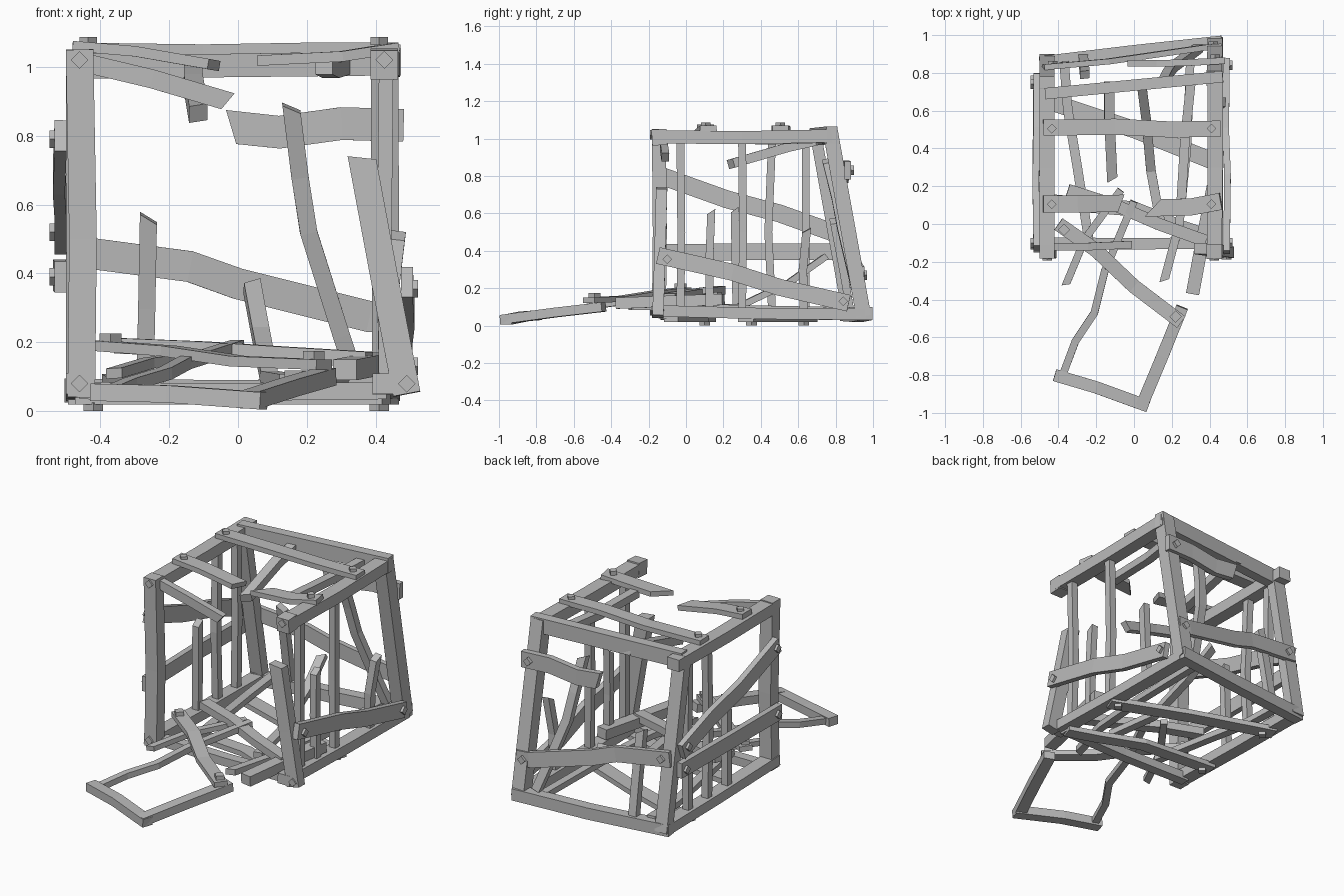
import bpy, bmesh
from mathutils import Vector

wood = bpy.data.materials.new("grey_wood")
wood.diffuse_color = (0.5, 0.5, 0.5, 1)
X, Y, Z = (1, 0, 0), (0, 1, 0), (0, 0, 1)


def beam(name, pts, normal, w, t, broken=0, start=0):
    """Rectangular timber along pts: w wide, t thick along normal; broken/start skew the ends."""
    pts = [Vector(p) for p in pts]
    bm = bmesh.new()
    rings = []
    for i, p in enumerate(pts):
        d = (pts[min(i + 1, len(pts) - 1)] - pts[max(i - 1, 0)]).normalized()
        s = d.cross(Vector(normal)).normalized()
        n = s.cross(d).normalized()
        skew = broken if i == len(pts) - 1 else (start if i == 0 else 0)
        rings.append([bm.verts.new(p + s * a * w / 2 + n * b * t / 2 + d * skew * a)
                      for a, b in ((-1, -1), (1, -1), (1, 1), (-1, 1))])
    for r, q in zip(rings, rings[1:]):
        for k in range(4):
            bm.faces.new((r[k], r[(k + 1) % 4], q[(k + 1) % 4], q[k]))
    bm.faces.new(rings[0])
    bm.faces.new(rings[-1])
    bmesh.ops.recalc_face_normals(bm, faces=bm.faces)
    me = bpy.data.meshes.new(name)
    bm.to_mesh(me)
    bm.free()
    me.materials.append(wood)
    ob = bpy.data.objects.new(name, me)
    bpy.context.collection.objects.link(ob)
    return ob


def peg(p, axis, size=0.036, h=0.024):
    """Diamond-headed peg centred on p, pointing along axis."""
    a, p = Vector(axis), Vector(p)
    side = Vector((1, 0, 1)) if abs(a.y) > 0.5 else Vector((0, 1, 1)) if abs(a.x) > 0.5 else Vector((1, 1, 0))
    n = a.cross(side)
    beam("peg", [p - a * h / 2, p + a * h / 2], n, size, size)


# Corner posts: the right front one has snapped
beam("front_left_post", [(-.455, -.145, .04), (-.45, -.14, .5), (-.46, -.145, 1.05)], Y, .08, .075)
beam("front_right_post", [(.49, -.15, .05), (.43, -.14, .36), (.36, -.13, .735)], Y, .08, .06, .012)
beam("front_right_stub", [(.425, -.145, 1.05), (.425, -.14, .965)], Y, .08, .08)
beam("back_left_post", [(-.46, .87, .04), (-.46, .69, 1.04)], Y, .08, .06)
beam("back_right_post", [(.43, .95, .05), (.425, .77, 1.05)], Y, .08, .08)

# Side rails, back rails and the front sill
beam("top_left_rail", [(-.46, -.18, 1.01), (-.46, .3, 1.005), (-.46, .78, 1.01)], Z, .08, .07)
beam("top_right_rail", [(.425, -.18, 1.01), (.43, .3, 1.005), (.43, .80, 1.015)], Z, .08, .07)
beam("bottom_left_rail", [(-.46, -.18, .08), (-.46, .4, .065), (-.46, .85, .06)], Z, .08, .06)
beam("bottom_right_rail", [(.43, -.18, .08), (.43, .4, .065), (.43, .96, .06)], Z, .08, .06)
beam("top_back_rail", [(-.47, .69, 1.01), (0, .735, 1.015), (.47, .78, 1.02)], Z, .06, .09)
beam("bottom_back_rail", [(-.5, .855, .06), (0, .915, .055), (.465, .965, .065)], Z, .065, .07)
beam("front_sill", [(-.46, -.1, .06), (0, -.105, .055), (.43, -.1, .06)], Z, .06, .05)
beam("broken_front_header", [(-.46, -.12, 1.015), (-.25, -.12, .965), (-.03, -.11, .90)], Y, .055, .04, .012)

# Roof slats
beam("roof_slat", [(-.48, .51, 1.055), (-.1, .515, 1.05), (.2, .5, 1.055), (.46, .505, 1.055)], Z, .085, .03)
beam("broken_roof_slat_left", [(-.48, .105, 1.06), (-.3, .105, 1.045), (-.07, .11, 1.005)], Z, .09, .03, -.018)
beam("broken_roof_slat_right", [(.46, .12, 1.055), (.3, .09, 1.03), (.1, .085, 1.02)], Z, .09, .03, -.045)

# Planks on the back
beam("back_low_plank", [(-.48, .83, .465), (-.14, .86, .42), (.0, .88, .37), (.38, .935, .275), (.46, .94, .27)], Y, .09, .03)
beam("back_high_plank", [(.48, .865, .83), (.3, .855, .835), (.12, .85, .81), (-.02, .85, .825)], Y, .095, .035, -.02)

# Planks on the sides
beam("left_high_plank", [(-.515, -.13, .80), (-.52, .22, .675), (-.515, .5, .6), (-.515, .78, .50)], X, .095, .035)
beam("left_low_plank", [(-.515, -.15, .39), (-.52, .3, .395), (-.515, .8, .395)], X, .09, .035)
beam("right_plank", [(.49, -.15, .375), (.495, .25, .285), (.485, .5, .205), (.49, .87, .12)], X, .09, .035)

# Floor planks under the rails
beam("floor_plank_back", [(-.48, .66, .035), (0, .5, .035), (.45, .32, .035)], Z, .09, .03)
beam("floor_plank_front", [(-.47, .12, .035), (0, .08, .035), (.25, -.02, .035), (.43, -.08, .035)], Z, .08, .03)

# Upright bars on both sides
for y in (-.03, .30):
    beam("right_bar", [(.43, y, .08), (.425, y + .005, .5), (.43, y, .99)], X, .042, .042)
beam("right_broken_bar_front", [(.43, .125, .08), (.425, .125, .35), (.42, .135, .61)], X, .042, .042, .015)
beam("right_broken_bar_back", [(.43, .63, .08), (.44, .625, .3), (.465, .645, .51)], X, .045, .042, .015)
beam("left_broken_bar", [(-.46, .27, .08), (-.455, .265, .35), (-.45, .26, .62)], X, .042, .042, .015)
for y, bend in ((.46, -.02), (.64, 0)):
    beam("left_bar", [(-.46, y, .08), (-.455, y + bend, .5), (-.46, y, .99)], X, .042, .042)

# Snapped bars on the back
beam("back_bar_left", [(-.27, .88, .07), (-.265, .84, .3), (-.26, .79, .56)], Y, .05, .042, .015)
beam("back_bar_right", [(.34, .93, .10), (.30, .90, .22), (.205, .83, .52), (.18, .80, .68), (.155, .75, .88)], Y, .05, .042, .015)

# Roof bars, one hanging loose
beam("hanging_roof_bar", [(-.13, .75, 1.0), (-.13, .55, .955), (-.115, .24, .865)], Z, .055, .05, .015)
beam("roof_bar", [(.30, .74, 1.0), (.27, .45, .99), (.25, .12, 1.0)], Z, .05, .045)

# Floor bars, the middle one sprung upwards
beam("floor_bar_left", [(-.37, .86, .09), (-.35, .6, .08), (-.3, .3, .09), (-.24, -.08, .10)], Z, .05, .035)
beam("floor_bar_middle", [(.145, -.02, .09), (.09, .28, .10), (.065, .55, .23), (.04, .74, .365)], Z, .05, .035, .012)
beam("floor_bar_right", [(.30, .92, .08), (.28, .4, .09), (.24, .0, .10), (.16, -.30, .10)], Z, .045, .035, .015)
beam("floor_bar_stub", [(-.07, .18, .165), (-.26, -.08, .14), (-.36, -.32, .11)], Z, .04, .03, .012)

# Fallen door resting on the ground in front
beam("door_end_rail", [(-.42, -.80, .055), (-.2, -.865, .05), (.075, -.965, .03)], Z, .065, .05)
beam("door_right_rail", [(.035, -.975, .033), (.15, -.7, .07), (.255, -.44, .10)], Z, .065, .05)
beam("door_bar", [(-.37, -.78, .055), (-.31, -.62, .08), (-.21, -.47, .11), (-.155, -.25, .14), (0, .12, .19)], Z, .04, .035)
beam("door_hinge_rail", [(-.35, .18, .19), (-.1, .1, .18), (.13, .0, .165), (.38, -.09, .15)], Z, .065, .045)
beam("door_snapped_rail", [(.31, -.37, .12), (.36, -.1, .13), (.42, .2, .14)], Z, .07, .06)
beam("door_brace", [(-.40, 0, .19), (-.2, -.14, .175), (.0, -.33, .145), (.25, -.52, .135)], Z, .075, .03)

# Pegs holding the timbers
for p in ((-.46, -.185, 1.02), (-.46, -.185, .08), (.425, -.185, 1.02), (.49, -.18, .08)):
    peg(p, Y, h=.014)
for x in (-.435, .41):
    for y in (.105, .505):
        peg((x, y, 1.075), Z)
for p in ((-.37, -.03, .205), (.22, -.49, .155)):
    peg(p, Z, .045, .04)
for p in ((-.42, .63, .0125), (.41, .35, .0125), (-.42, .1, .0125)):
    peg(p, Z, .04, .025)
for x, y, z in ((.51, -.1, .355), (.51, .84, .13), (-.535, -.11, .39), (-.535, .76, .39),
                (-.535, -.1, .79), (-.535, .74, .52)):
    peg((x, y, z), X)
for p in ((.43, .885, .83), (-.43, .85, .46), (.42, .955, .27)):
    peg(p, Y)
